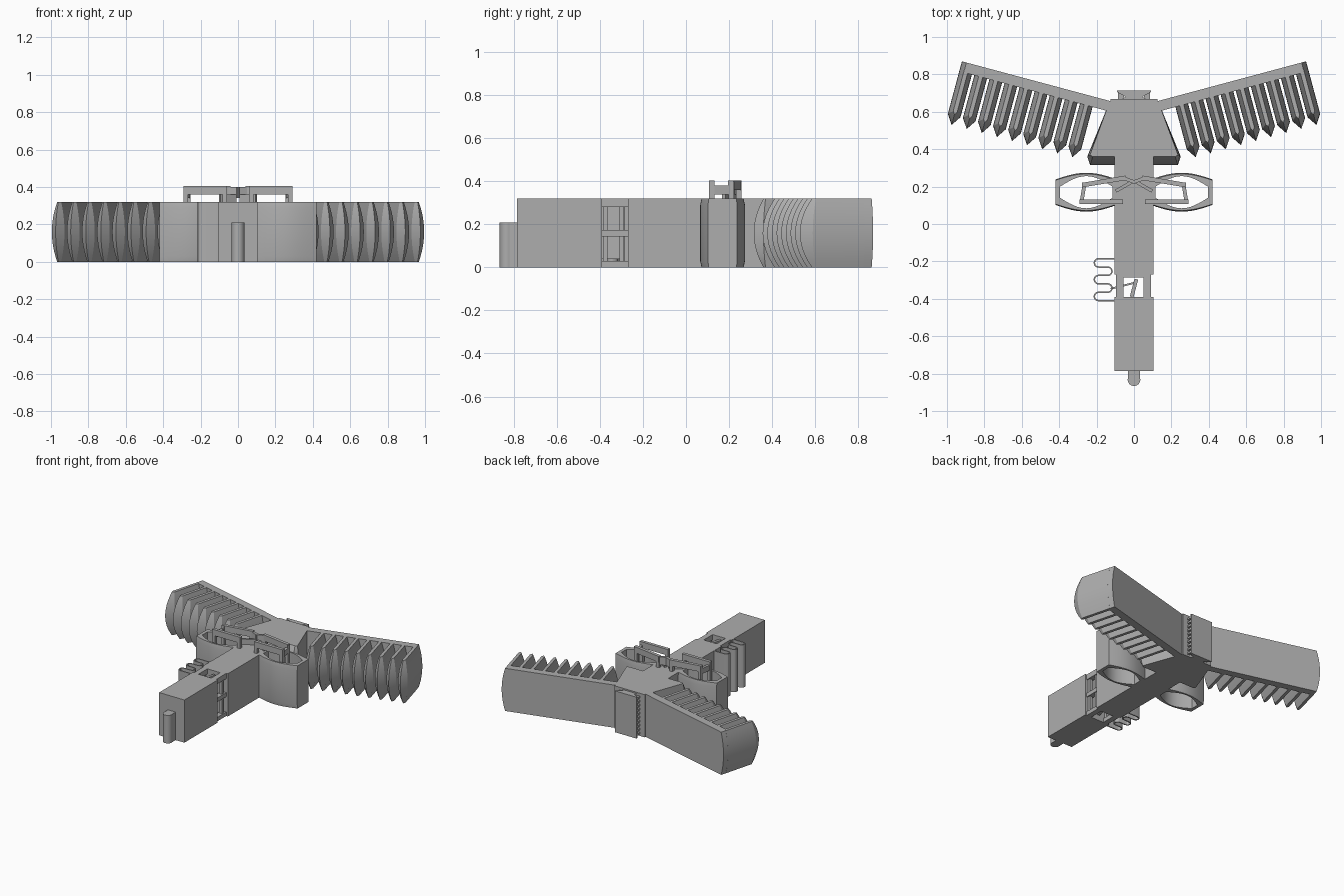
import bpy, bmesh, math
from mathutils import Vector

if "Cube" in bpy.data.objects:
    bpy.data.objects.remove(bpy.data.objects["Cube"], do_unlink=True)

H = 0.32
GREY = (0.42, 0.42, 0.42, 1)
mat = bpy.data.materials.new("plain grey")
mat.use_nodes = True
mat.diffuse_color = GREY
mat.node_tree.nodes["Principled BSDF"].inputs["Base Color"].default_value = GREY


def finish(name, bm):
    bmesh.ops.recalc_face_normals(bm, faces=bm.faces)
    mesh = bpy.data.meshes.new(name)
    bm.to_mesh(mesh)
    bm.free()
    mesh.materials.append(mat)
    ob = bpy.data.objects.new(name, mesh)
    bpy.context.collection.objects.link(ob)
    return ob


def loft(name, section, levels):
    """Stack the plan outline section(z) over the given heights."""
    bm = bmesh.new()
    rings = [[bm.verts.new((x, y, z)) for x, y in section(z)] for z in levels]
    n = len(rings[0])
    for a, b in zip(rings, rings[1:]):
        for i in range(n):
            j = (i + 1) % n
            bm.faces.new((a[i], a[j], b[j], b[i]))
    bm.faces.new(rings[0])
    bm.faces.new(rings[-1])
    return finish(name, bm)


def prism(name, pts, z0=0, z1=H):
    return loft(name, lambda z: pts, (z0, z1))


def box(name, x0, x1, y0, y1, z0=0, z1=H):
    return prism(name, [(x0, y0), (x1, y0), (x1, y1), (x0, y1)], z0, z1)


def bar(name, a, b, w, z0, z1):
    """Straight link between two plan points."""
    a, b = Vector(a), Vector(b)
    d = (b - a).normalized() * w / 2
    n = Vector((-d.y, d.x))
    return prism(name, [a - d + n, a - d - n, b + d - n, b + d + n], z0, z1)


def smooth(ob):
    bpy.ops.object.select_all(action='DESELECT')
    ob.select_set(True)
    bpy.context.view_layer.objects.active = ob
    bpy.ops.object.shade_smooth_by_angle(angle=math.radians(30))


LEVELS = [H * i / 12 for i in range(13)]


def bulge(z):
    return 1 - (2 * z / H - 1) ** 2


# Main body, front block and flared shoulder
box("main_body", -0.105, 0.105, -0.27, 0.62)
box("front_block", -0.105, 0.105, -0.785, -0.39)


def shoulder(z):
    k = bulge(z)
    half = [(0.13, 0.655), (0.235 + 0.015 * k, 0.37 - 0.01 * k), (0.22 + 0.015 * k, 0.36 - 0.045 * k)]
    return half + [(-x, y) for x, y in reversed(half)]


smooth(loft("shoulder", shoulder, LEVELS))

# Comb wings: straight spine with pointed, bulging fingers
ANGLE = math.radians(15)


def wing_point(sx, s, t):
    c, n = math.cos(ANGLE), math.sin(ANGLE)
    return (sx * (0.13 + s * c + t * n), 0.658 + s * n - t * c)


def spine(sx):
    def section(z):
        end = 0.793 + 0.025 * bulge(z)
        return [wing_point(sx, s, t) for s, t in ((-0.04, 0), (end, 0), (end, 0.055), (-0.04, 0.055))]
    return section


def finger(sx, s):
    def section(z):
        k = bulge(z)
        w = 0.011 + 0.024 * k
        tip = 0.285 + 0.058 * k
        edge = tip - 1.5 * w
        plan = ((s - w, 0.04), (s + w, 0.04), (s + w, edge), (s, tip), (s - w, edge))
        return [wing_point(sx, *p) for p in plan]
    return section


for sx, side in ((1, "left"), (-1, "right")):
    smooth(loft(f"{side}_wing_spine", spine(sx), LEVELS))
    for i in range(9):
        smooth(loft(f"{side}_finger_{i + 1}", finger(sx, 0.115 + 0.0835 * i), LEVELS))

# Side hoops: open rings with softly curved walls
def hoop(name, sx):
    n = 12
    def wall(x0, x1, edge, mid):
        lower = []
        for i in range(n + 1):
            f = i / n
            lower.append((x0 + (x1 - x0) * f, edge + (mid - edge) * math.sin(math.pi * f)))
        return lower + [(x, -y) for x, y in reversed(lower)]
    outer = wall(0.09, 0.42, -0.068, -0.104)
    inner = wall(0.115, 0.395, -0.03, -0.086)
    bm = bmesh.new()
    # The rims taper inward slightly at top and bottom
    path = [(outer, 0, 0.94), (outer, 0.03, 1), (outer, 0.29, 1), (outer, H, 0.94),
            (inner, H, 1), (inner, 0, 1)]
    rings = [[bm.verts.new((sx * x, 0.17 + y * f, z)) for x, y in pts] for pts, z, f in path]
    for a, b in zip(rings, rings[1:] + rings[:1]):
        for i in range(len(a)):
            j = (i + 1) % len(a)
            bm.faces.new((a[i], a[j], b[j], b[i]))
    smooth(finish(name, bm))


hoop("left_hoop", 1)
hoop("right_hoop", -1)

# Linkage on top: raised bars on short posts
for sx, side in ((1, "left"), (-1, "right")):
    joints = [(sx * 0.055, 0.245), (sx * 0.265, 0.21), (sx * 0.28, 0.12), (sx * 0.07, 0.12)]
    bar(f"{side}_rear_link", joints[0], joints[1], 0.024, 0.36, 0.405)
    bar(f"{side}_outer_link", joints[1], joints[2], 0.02, 0.34, 0.38)
    bar(f"{side}_front_link", joints[2], joints[3], 0.024, 0.36, 0.405)
    bar(f"{side}_inner_link", (sx * 0.09, 0.18), (sx * 0.02, 0.22), 0.018, 0.32, 0.36)
    bar(f"{side}_centre_link", (0, 0.225), joints[0], 0.018, 0.34, 0.4)
    for i, (x, y) in enumerate(joints):
        box(f"{side}_link_post_{i + 1}", x - 0.012, x + 0.012, y - 0.012, y + 0.012, 0.25, 0.4)

# Open frame between the main body and the front block
for x, side in ((0.072, "left"), (-0.075, "right")):
    for z0, z1, level in ((0, 0.03, "bottom"), (0.145, 0.175, "middle"), (0.28, H, "top")):
        box(f"{side}_{level}_rail", x - 0.02, x + 0.02, -0.4, -0.26, z0, z1)
    for y in (-0.375, -0.30):
        box(f"{side}_rail_post", x - 0.012, x + 0.012, y - 0.01, y + 0.01)
box("neck_end_plate", -0.07, 0.07, -0.285, -0.265)
bar("neck_lever", (0.01, -0.305), (-0.01, -0.38), 0.02, 0.04, 0.3)
bar("neck_arm", (0, -0.315), (-0.12, -0.345), 0.01, 0.1, 0.22)

# Serpentine spring ribbon on the right side
path = [(-0.1, -0.185)]
rows = [-0.185 - 0.045 * i for i in range(6)]
for i in range(5):
    sx = -1 if i % 2 == 0 else 1
    cx, cy = (-0.19 if sx < 0 else -0.14), (rows[i] + rows[i + 1]) / 2
    for j in range(7):
        a = math.pi * j / 6
        path.append((cx + sx * 0.0225 * math.sin(a), cy + 0.0225 * math.cos(a)))
path.append((-0.1, rows[-1]))
sides = []
for i, p in enumerate(path):
    d = Vector(path[min(i + 1, len(path) - 1)]) - Vector(path[max(i - 1, 0)])
    n = Vector((-d.y, d.x)).normalized() * 0.004
    sides.append((Vector(p) + n, Vector(p) - n))
smooth(prism("spring_ribbon", [s[0] for s in sides] + [s[1] for s in reversed(sides)]))

# Round front nub with a bridge to the block
nub = [(0.034 * math.cos(math.tau * i / 24), -0.832 + 0.034 * math.sin(math.tau * i / 24)) for i in range(24)]
smooth(prism("front_nub", nub, 0, 0.21))
box("nub_bridge", -0.032, 0.032, -0.82, -0.78, 0, 0.21)

# Rear dovetail mount with ribbed edges
box("rear_plate", -0.125, 0.125, 0.64, 0.667)
prism("rear_mount", [(-0.075, 0.66), (-0.045, 0.68), (-0.09, 0.705), (-0.09, 0.715),
                     (0.09, 0.715), (0.09, 0.705), (0.045, 0.68), (0.075, 0.66)], 0.0, 0.31)
for i in range(10):
    z = 0.015 + 0.03 * i
    for x in (-0.07, 0.07):
        box("rear_rib", x - 0.016, x + 0.016, 0.665, 0.705, z, z + 0.014)
